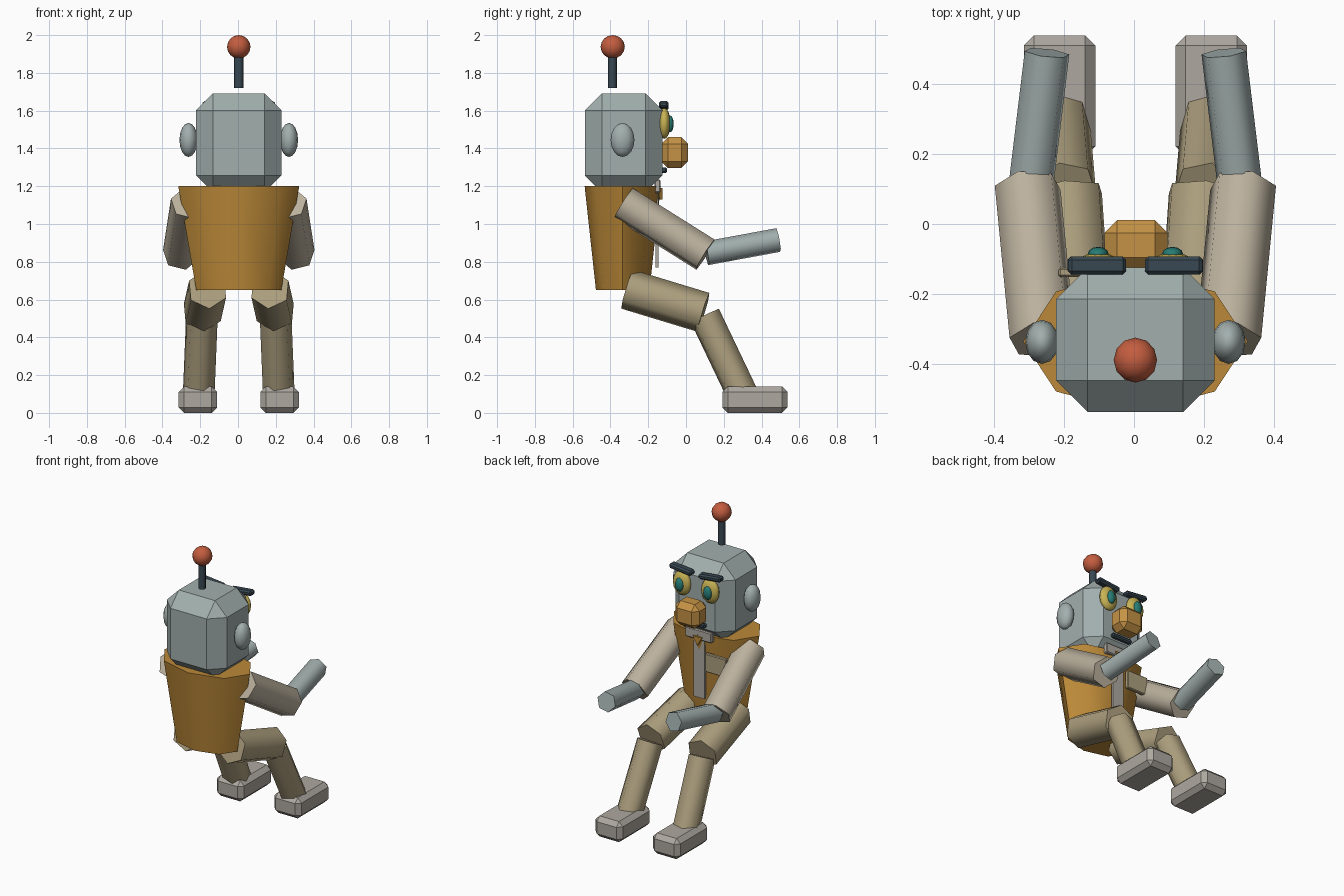
import bpy, bmesh
from math import radians
from mathutils import Matrix, Vector

if "Cube" in bpy.data.objects:
    bpy.data.objects.remove(bpy.data.objects["Cube"])

CX = 0.004  # slight sideways offset of the whole figure


def material(name, rgb):
    m = bpy.data.materials.new(name)
    m.diffuse_color = (*rgb, 1)
    m.use_nodes = True
    m.node_tree.nodes["Principled BSDF"].inputs["Base Color"].default_value = m.diffuse_color
    return m


STEEL = material("steel", (0.36, 0.43, 0.42))
GOLD = material("gold", (0.50, 0.25, 0.04))
NOSE = material("orange", (0.56, 0.29, 0.06))
TAN = material("tan", (0.50, 0.44, 0.34))
KHAKI = material("khaki", (0.42, 0.35, 0.21))
SHOE = material("shoe", (0.42, 0.39, 0.35))
DARK = material("dark", (0.04, 0.065, 0.085))
RED = material("red", (0.55, 0.11, 0.05))
YELLOW = material("yellow", (0.58, 0.45, 0.09))
TEAL = material("teal", (0.02, 0.20, 0.18))


def finish(name, bm, mat, smooth=None):
    bmesh.ops.recalc_face_normals(bm, faces=bm.faces)
    me = bpy.data.meshes.new(name)
    bm.to_mesh(me)
    bm.free()
    if smooth:
        me.shade_smooth()
        me.set_sharp_from_angle(angle=radians(smooth))
    me.materials.append(mat)
    ob = bpy.data.objects.new(name, me)
    bpy.context.collection.objects.link(ob)
    return ob


def box(name, center, size, mat, bevel=0, tilt=0):
    bm = bmesh.new()
    bmesh.ops.create_cube(bm, size=1)
    bmesh.ops.scale(bm, vec=size, verts=bm.verts)
    if bevel:
        bmesh.ops.bevel(bm, geom=bm.edges[:], offset=bevel, segments=1,
                        profile=0.5, affect='EDGES')
    bm.transform(Matrix.Translation(center) @ Matrix.Rotation(radians(tilt), 4, 'Y'))
    return finish(name, bm, mat)


def ball(name, center, radii, mat, segs=12, rings=8):
    bm = bmesh.new()
    bmesh.ops.create_uvsphere(bm, u_segments=segs, v_segments=rings, radius=1)
    bmesh.ops.scale(bm, vec=radii, verts=bm.verts)
    bmesh.ops.translate(bm, vec=center, verts=bm.verts)
    return finish(name, bm, mat, 89)


def tube(name, a, b, r, mat, twist=0, sides=6):
    # prism from a to b, one corner pointing up/forward before the twist
    a, b = Vector(a), Vector(b)
    d = (b - a).normalized()
    x = (Vector((1, 0, 0)) - d * d.x).normalized()
    y = d.cross(x)
    rot = Matrix((x, y, d)).transposed().to_4x4()
    bm = bmesh.new()
    bmesh.ops.create_cone(bm, cap_ends=True, segments=sides, radius1=r, radius2=r,
                          depth=(b - a).length)
    bm.transform(Matrix.Translation((a + b) / 2) @ rot
                 @ Matrix.Rotation(radians(twist), 4, 'Z'))
    return finish(name, bm, mat, 65)


# torso: tapered oval eight-sided bucket
bm = bmesh.new()
bmesh.ops.create_cone(bm, cap_ends=True, segments=8, radius1=0.225, radius2=0.32, depth=0.55)
bmesh.ops.scale(bm, vec=(1, 0.63, 1), verts=bm.verts)
bmesh.ops.translate(bm, vec=(CX, -0.335, 0.925), verts=bm.verts)
finish("torso", bm, GOLD, 60)

# head and antenna
box("head", (CX, -0.33, 1.43), (0.452, 0.412, 0.524), STEEL, 0.09)
tube("antenna_stalk", (CX, -0.39, 1.72), (CX, -0.39, 1.91), 0.024, DARK, 0, 8)
ball("antenna_ball", (CX, -0.388, 1.938), (0.062, 0.064, 0.062), RED)

# nose and mouth
box("nose", (0.006, -0.06, 1.378), (0.18, 0.142, 0.164), NOSE, 0.036)
box("mouth", (0.006, -0.117, 1.285), (0.15, 0.034, 0.03), DARK, 0.008)

# shirt strip, collar, tie knot and pocket on the chest
box("shirt_strip", (CX, -0.153, 0.985), (0.085, 0.016, 0.43), SHOE)
box("collar", (CX, -0.151, 1.2), (0.2, 0.032, 0.07), SHOE, 0.006)
box("pocket", (-0.135, -0.138, 1.03), (0.16, 0.026, 0.125), YELLOW, 0.005).data.materials[0] = KHAKI
bm = bmesh.new()
face = bm.faces.new([bm.verts.new((CX + x, -0.145, z))
                     for x, z in ((-0.035, 1.19), (0.035, 1.19), (0, 1.13))])
ext = bmesh.ops.extrude_face_region(bm, geom=[face])
bmesh.ops.translate(bm, vec=(0, 0.02, 0),
                    verts=[v for v in ext["geom"] if isinstance(v, bmesh.types.BMVert)])
finish("tie_knot", bm, GOLD)

for side, tag in ((-1, "left"), (1, "right")):
    def p(x, y, z):
        return (CX + side * x, y, z)

    # face details and ears
    ball(tag + "_eye", p(0.106, -0.115, 1.533), (0.066, 0.033, 0.082), YELLOW)
    ball(tag + "_pupil", p(0.106, -0.086, 1.53), (0.03, 0.021, 0.045), TEAL)
    box(tag + "_brow", p(0.11, -0.118, 1.626), (0.166, 0.052, 0.034), DARK, 0.01, -6 * side)
    ball(tag + "_ear", p(0.266, -0.336, 1.445), (0.048, 0.063, 0.09), STEEL)

    # arm
    t = 16 * side
    tube(tag + "_upper_arm", p(0.265, -0.33, 1.11), p(0.307, 0.103, 0.838), 0.097, TAN, t)
    tube(tag + "_forearm", p(0.298, 0.108, 0.845), p(0.252, 0.488, 0.915), 0.066, STEEL, t)

    # leg and foot
    tube(tag + "_thigh", p(0.165, -0.312, 0.655), p(0.193, 0.093, 0.532), 0.108, KHAKI, 5 * side)
    tube(tag + "_shin", p(0.195, 0.1, 0.515), p(0.212, 0.298, 0.1), 0.086, KHAKI, t)
    box(tag + "_foot", p(0.216, 0.365, 0.07), (0.204, 0.345, 0.14), SHOE, 0.029)
